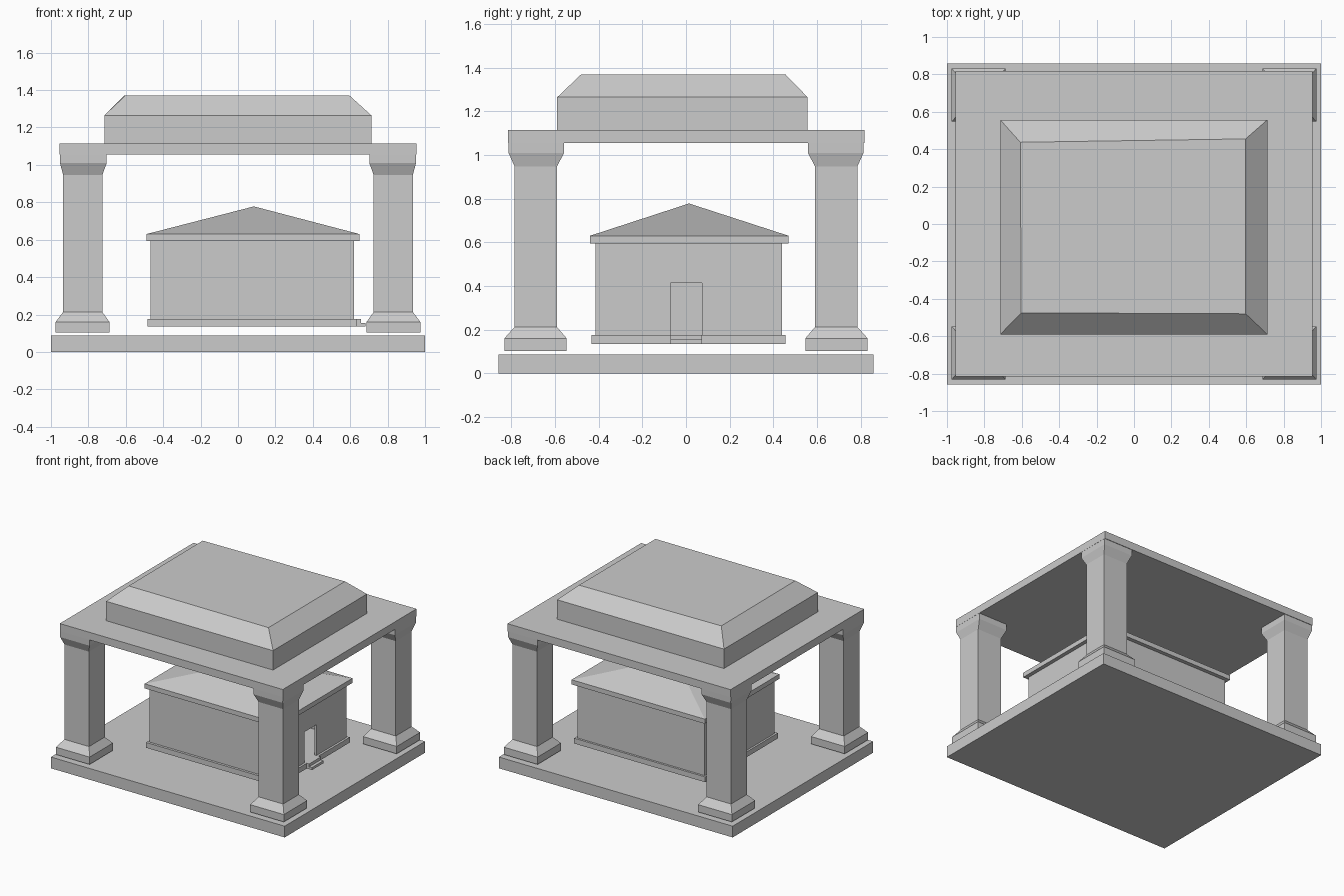
import bpy, bmesh

if "Cube" in bpy.data.objects:
    bpy.data.objects.remove(bpy.data.objects["Cube"])


def rect(x0, x1, y0, y1):
    return [(x0, y0), (x1, y0), (x1, y1), (x0, y1)]


def add_object(name, bm):
    bmesh.ops.recalc_face_normals(bm, faces=bm.faces)
    mesh = bpy.data.meshes.new(name)
    bm.to_mesh(mesh)
    bm.free()
    obj = bpy.data.objects.new(name, mesh)
    bpy.context.collection.objects.link(obj)
    return obj


def loft(name, sections, apex=None):
    """Stack four-corner sections (z, corners); optionally close to an apex."""
    bm = bmesh.new()
    rings = [[bm.verts.new((x, y, z)) for x, y in pts] for z, pts in sections]
    for a, b in zip(rings, rings[1:]):
        for i in range(4):
            j = (i + 1) % 4
            bm.faces.new((a[i], a[j], b[j], b[i]))
    bm.faces.new(rings[0][::-1])
    if apex:
        tip = bm.verts.new(apex)
        for i in range(4):
            bm.faces.new((rings[-1][i], rings[-1][(i + 1) % 4], tip))
    else:
        bm.faces.new(rings[-1])
    return add_object(name, bm)


def box(name, x0, x1, y0, y1, z0, z1):
    r = rect(x0, x1, y0, y1)
    return loft(name, [(z0, r), (z1, r)])


def cut(obj, cutter):
    mod = obj.modifiers.new("cut", 'BOOLEAN')
    mod.operation = 'DIFFERENCE'
    mod.solver = 'EXACT'
    mod.object = cutter
    cutter.hide_render = True
    cutter.hide_set(True)


# Ground platform
box("platform", -1, 1, -0.858, 0.858, 0, 0.087)

# Four corner columns: plinth, tapered foot, shaft, flared capital
# profile rows: z, inner x, outer x, inner y, outer y
profile = [
    (0.103, 0.687, 0.975, 0.547, 0.832),
    (0.160, 0.687, 0.975, 0.547, 0.832),
    (0.213, 0.725, 0.935, 0.592, 0.785),
    (0.947, 0.725, 0.935, 0.592, 0.785),
    (1.010, 0.702, 0.952, 0.558, 0.813),
    (1.056, 0.702, 0.953, 0.558, 0.814),
]
for side, sx in (("left", -1), ("right", 1)):
    for end, sy in (("front", -1), ("back", 1)):
        loft(f"{end}_{side}_column",
             [(z, rect(sx * xi, sx * xo, sy * yi, sy * yo))
              for z, xi, xo, yi, yo in profile])

# Canopy slab and bevelled upper block
box("canopy_slab", -0.954, 0.954, -0.815, 0.818, 1.056, 1.115)
block = rect(-0.715, 0.713, -0.59, 0.557)
top = [(-0.603, -0.475), (0.597, -0.48), (0.597, 0.455), (-0.608, 0.437)]
loft("canopy_block", [(1.115, block), (1.265, block), (1.37, top)])

# Inner shrine: footing, hollow walls with a doorway, hipped roof
box("shrine_footing", -0.483, 0.637, -0.434, 0.456, 0.135, 0.176)
walls = box("shrine_walls", -0.468, 0.62, -0.415, 0.44, 0.17, 0.6)
cut(walls, box("room_cutter", -0.45, 0.602, -0.397, 0.422, 0.1, 0.7))
cut(walls, box("door_cutter", 0.55, 0.7, -0.07, 0.073, 0.1, 0.414))
eaves = rect(-0.49, 0.65, -0.44, 0.47)
loft("shrine_roof", [(0.594, eaves), (0.63, eaves)], apex=(0.085, 0.014, 0.778))

# Door steps
box("upper_step", 0.63, 0.658, -0.07, 0.073, 0.135, 0.176)
box("lower_step", 0.65, 0.682, -0.07, 0.073, 0.135, 0.154)
